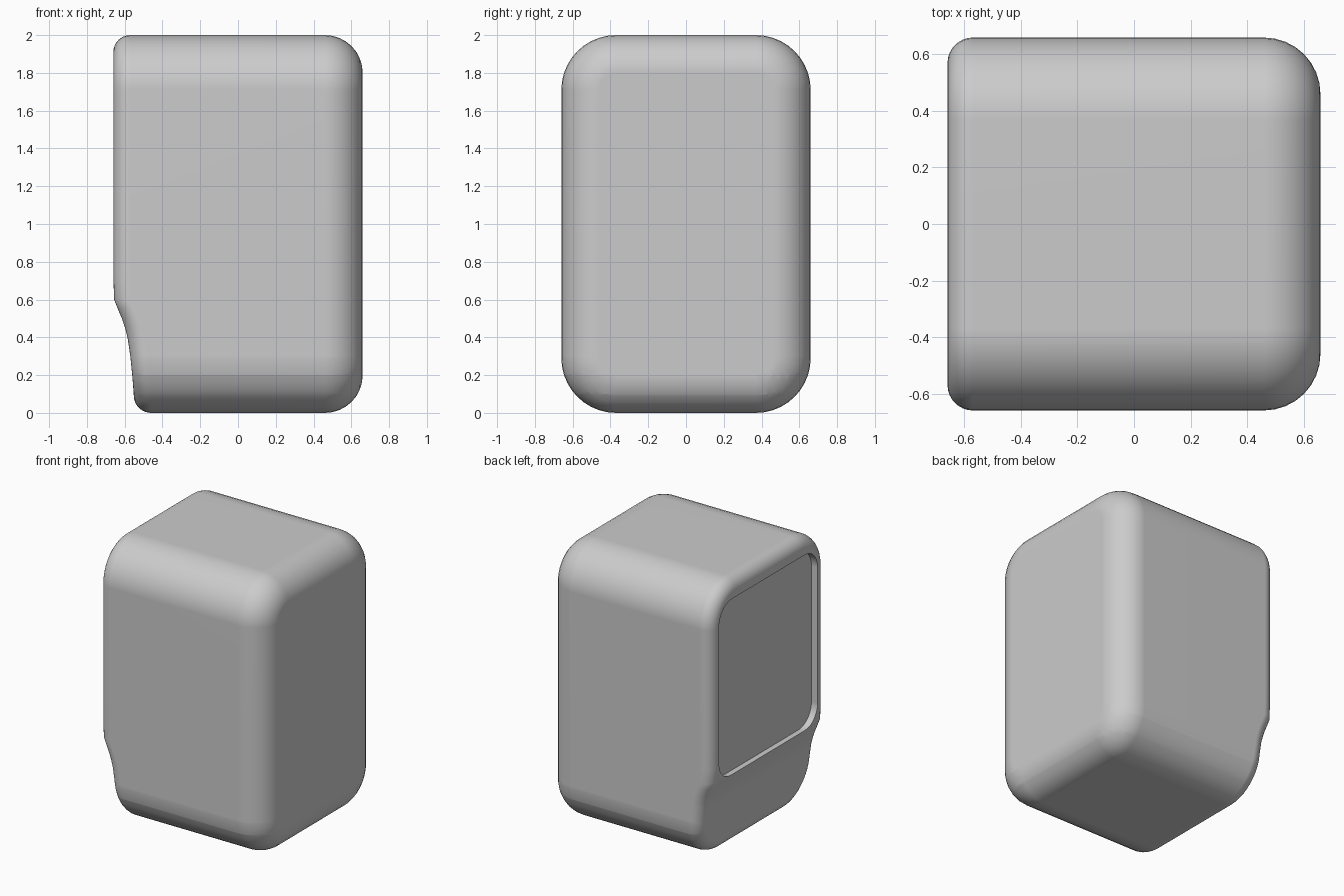
import bpy, bmesh
from math import sin, cos, pi
from mathutils import Vector

if "Cube" in bpy.data.objects:
    bpy.data.objects.remove(bpy.data.objects["Cube"])


def ring(bm, x, hy, z0, z1, r, n=10):
    """Rounded rectangle in the YZ plane."""
    cz, hz = (z0 + z1) / 2, (z1 - z0) / 2
    verts = []
    for k, (sy, sz) in enumerate([(1, 1), (-1, 1), (-1, -1), (1, -1)]):
        for i in range(n + 1):
            a = (k + i / n) * pi / 2
            verts.append(bm.verts.new((x, sy * (hy - r) + r * cos(a),
                                       cz + sz * (hz - r) + r * sin(a))))
    return verts


def loft(bm, rings):
    for a, b in zip(rings, rings[1:]):
        for i in range(len(a)):
            j = (i + 1) % len(a)
            bm.faces.new((a[i], a[j], b[j], b[i]))
    bm.faces.new(rings[0])
    bm.faces.new(rings[-1])
    bmesh.ops.recalc_face_normals(bm, faces=bm.faces)


def to_object(bm, name):
    me = bpy.data.meshes.new(name)
    bm.to_mesh(me)
    bm.free()
    ob = bpy.data.objects.new(name, me)
    bpy.context.collection.objects.link(ob)
    return ob


# Body: rounded block lofted along x, tight at the screen end, soft at the back
H, CORNER, SEG = 0.66, 0.29, 8
RL, RR = 0.09, 0.2
sections = []
for i in range(SEG + 1):
    a = i / SEG * pi / 2
    sections.append((-H + RL * (1 - cos(a)), RL * (1 - sin(a))))
for i in range(SEG + 1):
    a = i / SEG * pi / 2
    sections.append((H - RR * (1 - sin(a)), RR * (1 - cos(a))))
bm = bmesh.new()
loft(bm, [ring(bm, x, H - d, d, 2 - d, CORNER - d) for x, d in sections])

# Step back the lower part of the screen end
step = [(0.0, 0.11), (0.1, 0.108), (0.2, 0.1), (0.3, 0.09), (0.4, 0.075),
        (0.45, 0.062), (0.5, 0.045), (0.55, 0.024), (0.6, 0.004), (0.7, 0.001), (0.85, 0.0)]
for z, _ in step[1:]:
    bmesh.ops.bisect_plane(bm, geom=bm.verts[:] + bm.edges[:] + bm.faces[:],
                           plane_co=Vector((0, 0, z)), plane_no=Vector((0, 0, 1)))
for v in bm.verts:
    if v.co.x < -0.4:
        for (z0, s0), (z1, s1) in zip(step, step[1:]):
            if z0 <= v.co.z <= z1:
                v.co.x += s0 + (s1 - s0) * (v.co.z - z0) / (z1 - z0)
                break
body = to_object(bm, "body")

# Screen recess cut into the -x end
bm = bmesh.new()
loft(bm, [ring(bm, x, 0.565, 0.585, 1.865, 0.15) for x in (-0.8, -0.61)])
cutter = to_object(bm, "screen_cutter")
cutter.hide_render = True
mod = body.modifiers.new("screen_recess", 'BOOLEAN')
mod.operation, mod.solver, mod.object = 'DIFFERENCE', 'EXACT', cutter
bpy.context.view_layer.objects.active = body
body.select_set(True)
bpy.ops.object.modifier_apply(modifier=mod.name)
bpy.data.objects.remove(cutter)

# Smooth shading with a crisp screen rim
bpy.ops.object.shade_smooth_by_angle(angle=0.6)
wn = body.modifiers.new("weighted_normals", 'WEIGHTED_NORMAL')
wn.keep_sharp = True
